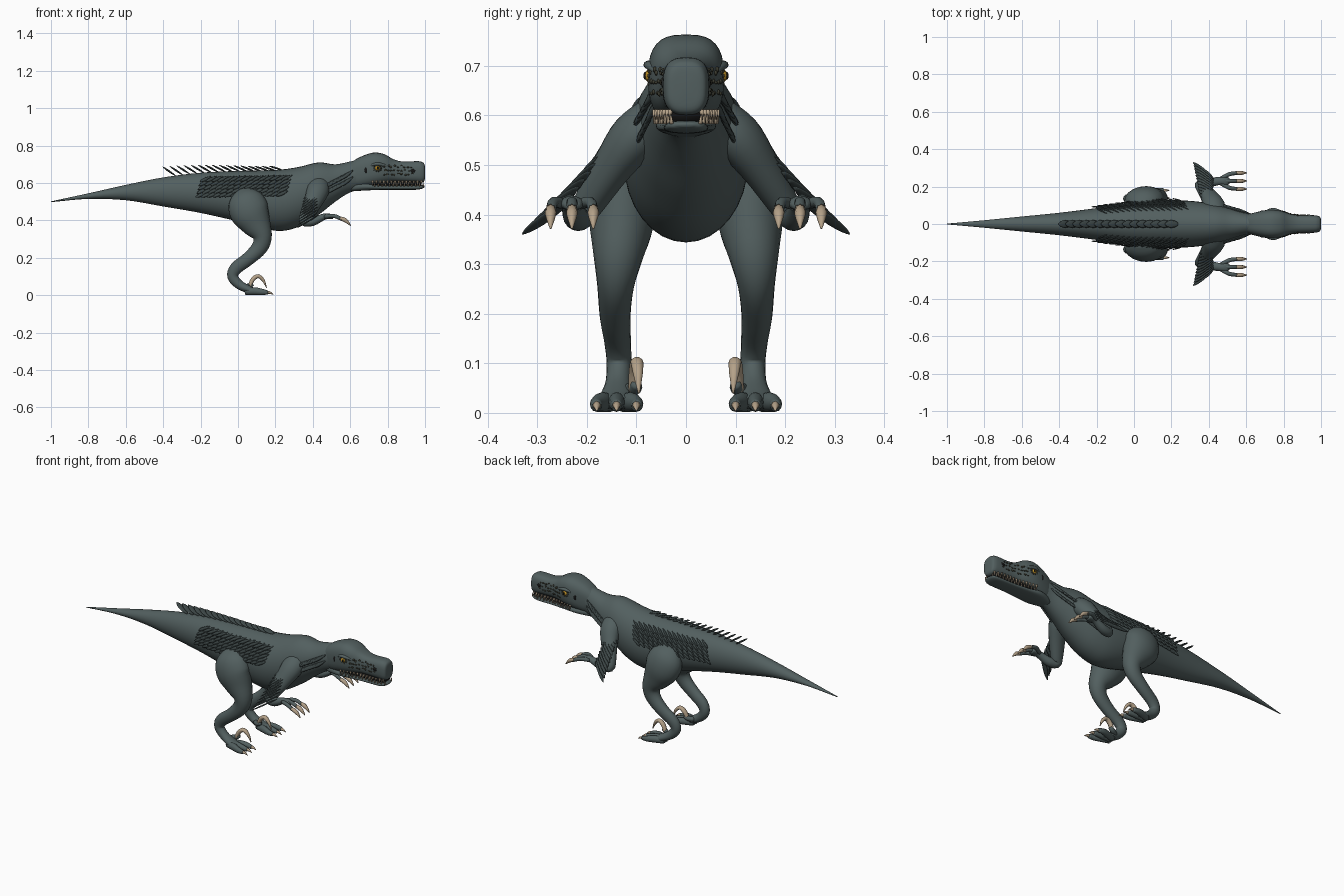
import bpy, bmesh, math, random
from mathutils import Vector
from mathutils.bvhtree import BVHTree

random.seed(4)
if "Cube" in bpy.data.objects:
    bpy.data.objects.remove(bpy.data.objects["Cube"])


def material(name, rgb):
    m = bpy.data.materials.new(name)
    m.use_nodes = True
    m.diffuse_color = (*rgb, 1)
    m.node_tree.nodes["Principled BSDF"].inputs["Base Color"].default_value = (*rgb, 1)
    return m


SKIN = material("slate skin", (.085, .115, .115))
PLUME = material("dark plumage", (.05, .068, .068))
SCALE = material("dark olive scale", (.045, .045, .03))
CLAW = material("tan claw", (.46, .36, .25))
EYE = material("amber eye", (.5, .27, .02))
DARK = material("black", (.008, .008, .008))
X, Y, Z = Vector((1, 0, 0)), Vector((0, 1, 0)), Vector((0, 0, 1))


def resample(pts, n):
    """Catmull-Rom through the stations."""
    p = [Vector(q) for q in pts]
    p = [2 * p[0] - p[1]] + p + [2 * p[-1] - p[-2]]
    out = []
    for i in range(1, len(p) - 2):
        a, b, c, d = p[i - 1:i + 3]
        for k in range(n):
            t = k / n
            out.append(.5 * (2 * b + (c - a) * t + (2 * a - 5 * b + 4 * c - d) * t * t
                             + (3 * b - a - 3 * c + d) * t ** 3))
    return out + [p[-2]]


def loft(bm, pts, side=Y, seg=12, n=3, power=2, axis=None):
    """Skin of elliptic rings; a station is x, y, z, radius along side, other radius."""
    st = resample(pts, n)
    rings = []
    for i, s in enumerate(st):
        c = Vector(s[:3])
        t = axis or (Vector(st[min(i + 1, len(st) - 1)][:3]) - Vector(st[max(i - 1, 0)][:3])).normalized()
        u = (side - t * side.dot(t)).normalized()
        v = t.cross(u)
        ring = []
        for k in range(seg):
            w = 2 * math.pi * k / seg
            e = [math.copysign(abs(f) ** (2 / power), f) for f in (math.cos(w), math.sin(w))]
            ring.append(bm.verts.new(c + u * e[0] * max(s[3], .0005) + v * e[1] * max(s[4], .0005)))
        rings.append(ring)
    for a, b in zip(rings, rings[1:]):
        for k in range(seg):
            j = (k + 1) % seg
            bm.faces.new((a[k], a[j], b[j], b[k]))
    bm.faces.new(rings[0][::-1])
    bm.faces.new(rings[-1])


def trunk(bm, profile, **kw):
    """Loft along x from stations of x, bottom, top, half width."""
    loft(bm, [(x, 0, (lo + hi) / 2, w, (hi - lo) / 2) for x, lo, hi, w in profile], axis=X, **kw)


def feather(bm, base, tip, width, side, thick=.004):
    b, t = Vector(base), Vector(tip)
    loft(bm, [(*b.lerp(t, f), width * r, thick * r)
              for f, r in ((0, .25), (.3, .9), (.65, 1), (.9, .55), (1, .08))], side, 8, 2)


def ball(bm, centre, radii):
    new = bmesh.ops.create_uvsphere(bm, u_segments=12, v_segments=8, radius=1)["verts"]
    for v in new:
        v.co = Vector(centre) + Vector(a * b for a, b in zip(v.co, radii))


def finish(name, bm, mat, mirror=True):
    bmesh.ops.recalc_face_normals(bm, faces=bm.faces[:])
    me = bpy.data.meshes.new(name)
    bm.to_mesh(me)
    me.materials.append(mat)
    for f in me.polygons:
        f.use_smooth = True
    ob = bpy.data.objects.new(name, me)
    bpy.context.collection.objects.link(ob)
    if mirror:
        m = ob.modifiers.new("mirror", 'MIRROR')
        m.use_axis = (False, True, False)
        m.use_mirror_merge = False
    return BVHTree.FromBMesh(bm)


def on_side(tree, x, z):
    return tree.ray_cast(Vector((x, 1, z)), -Y)[0]


# Body with tail and neck
bm = bmesh.new()
trunk(bm, [(-1, .498, .502, .002), (-.8, .515, .545, .02), (-.6, .508, .59, .04),
           (-.4, .475, .63, .06), (-.2, .44, .655, .085), (0, .395, .665, .113),
           (.2, .345, .67, .125), (.32, .365, .685, .122), (.43, .43, .71, .105),
           (.52, .5, .7, .08), (.6, .55, .715, .06), (.68, .57, .73, .055)], seg=32, n=5)
body = finish("body", bm, SKIN, False)

# Skull and upper snout, lower jaw, mouth lining
bm = bmesh.new()
trunk(bm, [(.58, .59, .69, .04), (.64, .575, .733, .06), (.72, .585, .762, .076),
           (.78, .597, .755, .072), (.83, .605, .728, .056), (.88, .605, .715, .049),
           (.96, .602, .717, .047), (.985, .602, .712, .043), (.997, .612, .7, .034),
           (1, .64, .67, .01)], seg=32, n=4, power=2.8)
head = finish("upper_head", bm, SKIN, False)
bm = bmesh.new()
trunk(bm, [(.6, .555, .6, .035), (.68, .56, .602, .06), (.75, .563, .59, .055),
           (.85, .564, .587, .046), (.95, .564, .588, .044), (.985, .57, .589, .036),
           (.998, .578, .585, .015)], seg=24, n=4, power=2.6)
finish("lower_jaw", bm, SKIN, False)
bm = bmesh.new()
trunk(bm, [(.68, .58, .62, .052), (.8, .58, .62, .046), (.9, .58, .62, .04), (.98, .58, .62, .034)], n=2)
finish("mouth_lining", bm, DARK, False)

# Teeth along both jaws
bm = bmesh.new()
for i in range(14):
    x = .72 + i * .02
    y = .063 - .02 * min(1, i / 6) - .012 * max(0, i - 11) / 2
    long = .02 + .008 * (i % 3 == 0)
    loft(bm, [(x, y, .612, .006, .006), (x, y + .002, .612 - long, .001, .001)], X, 6, 2)
    loft(bm, [(x + .01, y - .002, .583, .005, .005), (x + .01, y, .603, .001, .001)], X, 6, 2)
finish("teeth", bm, CLAW)

# Eyes, sockets, brows, nostrils and ear holes
bm = bmesh.new()
ball(bm, (.745, .073, .68), (.015, .011, .013))
finish("eyes", bm, EYE)
bm = bmesh.new()
ball(bm, (.748, .082, .68), (.005, .004, .008))
ball(bm, (.685, .068, .668), (.009, .005, .015))
ball(bm, (.935, .046, .665), (.014, .004, .01))
finish("pupils_nostrils_ears", bm, DARK)
bm = bmesh.new()
loft(bm, [(.7, .066, .69, .004, .004), (.74, .074, .702, .012, .009),
          (.78, .066, .695, .009, .008), (.81, .054, .685, .003, .003)])
finish("brows", bm, SKIN)
bm = bmesh.new()
for k in range(10):
    w = k * math.tau / 10
    ball(bm, (.745 + .02 * math.cos(w), .072, .68 + .017 * math.sin(w)), (.006, .006, .005))
for row in range(3):
    for k in range(9):
        p = on_side(head, .785 + k * .018 + random.uniform(-.005, .005),
                    .648 + row * .02 + random.uniform(-.005, .005))
        if p:
            ball(bm, p, (random.uniform(.004, .008), .004, random.uniform(.003, .006)))
finish("face_scales", bm, SCALE)

# Legs and toes
bm = bmesh.new()
loft(bm, [(.035, .09, .56, .03, .05), (.045, .115, .51, .065, .095), (.06, .13, .45, .072, .105),
          (.095, .13, .385, .066, .083), (.13, .137, .315, .05, .052), (.115, .142, .255, .037, .043),
          (.055, .143, .195, .031, .036), (-.01, .138, .145, .027, .034), (-.028, .135, .1, .025, .029),
          (.005, .137, .058, .026, .025), (.06, .14, .03, .034, .02), (.1, .14, .02, .03, .014)],
     seg=20, n=4)
for dy in (-.04, 0, .04):
    loft(bm, [(.04, .14 + dy * .3, .02, .015, .018), (.09, .14 + dy * .7, .022, .017, .02),
              (.13, .14 + dy, .018, .014, .016), (.16, .14 + dy, .014, .01, .011)])
loft(bm, [(.03, .12, .045, .013, .013), (.06, .103, .05, .014, .014), (.08, .1, .06, .01, .01)])
finish("legs", bm, SKIN)
bm = bmesh.new()
for dy in (-.04, 0, .04):
    loft(bm, [(.15, .14 + dy, .016, .009, .009), (.17, .14 + dy, .014, .007, .007),
              (.19, .14 + dy, .004, .001, .001)], seg=8)
loft(bm, [(.06, .105, .045, .012, .01), (.08, .101, .085, .014, .012), (.108, .099, .102, .013, .011),
          (.135, .097, .08, .01, .008), (.153, .095, .04, .002, .002)], seg=10, n=4)
finish("foot_claws", bm, CLAW)

# Arms and fingers
bm = bmesh.new()
loft(bm, [(.43, .06, .59, .05, .06), (.425, .105, .555, .05, .06), (.4, .15, .495, .04, .048),
          (.365, .195, .425, .032, .036), (.355, .212, .395, .026, .026), (.4, .222, .395, .026, .024),
          (.46, .23, .42, .021, .017), (.49, .23, .422, .025, .014), (.51, .23, .418, .016, .01)],
     seg=16, n=4)
for dy in (-.043, 0, .043):
    loft(bm, [(.465, .23 + dy * .3, .42, .011, .011), (.51, .23 + dy * .85, .425, .011, .011),
              (.555, .23 + dy, .407, .01, .01)], seg=10)
finish("arms", bm, SKIN)
bm = bmesh.new()
for dy in (-.043, 0, .043):
    loft(bm, [(.545, .23 + dy, .412, .01, .01), (.575, .23 + dy, .4, .011, .011),
              (.603, .23 + dy, .372, .002, .002)], seg=8)
finish("hand_claws", bm, CLAW)

# Arm feathers: a long fan with shorter coverts over it
bm = bmesh.new()
for i in range(11):
    f = i / 10
    base = Vector((.42, .125, .58)).lerp(Vector((.425, .24, .425)), f)
    for reach in (1, .6):
        tip = base + Vector((-.07 - .04 * f, .035 + .055 * f, -.065)) * reach
        feather(bm, base + Y * (.006 * (1 - reach)), tip, .013, X + Z * .6)
finish("arm_feathers", bm, PLUME)

# Neck feathers sweeping down behind the cheeks
bm = bmesh.new()
for row in range(2):
    for i in range(8):
        x, z = .615 - i * .023, .668 - i * .012 - row * .035
        p = on_side(body, x, z)
        q = on_side(body, x - .065, z - .05)
        if p and q:
            feather(bm, p, q + Y * .014, .009, Z + X * -.8, .005)
finish("neck_feathers", bm, PLUME)

# Rows of flank feathers
bm = bmesh.new()
for row in range(5):
    for i in range(15):
        x, z = .29 - i * .031 - row * .006, .642 - row * .021 - i * .0005
        p = on_side(body, x, z)
        q = on_side(body, x - .06, z - .028)
        if p and q:
            feather(bm, p, q + Y * .014, .009, Z - X * .4)
finish("flank_feathers", bm, PLUME)

# Feather crest down the spine
bm = bmesh.new()
for i in range(16):
    x = .24 - i * .038
    p = body.ray_cast(Vector((x, 0, 2)), -Z)[0]
    lift = .018 + .002 * i
    feather(bm, p - Z * .004, p + Vector((-.075, 0, lift)), .02, Y, .005)
finish("spine_feathers", bm, PLUME, False)
